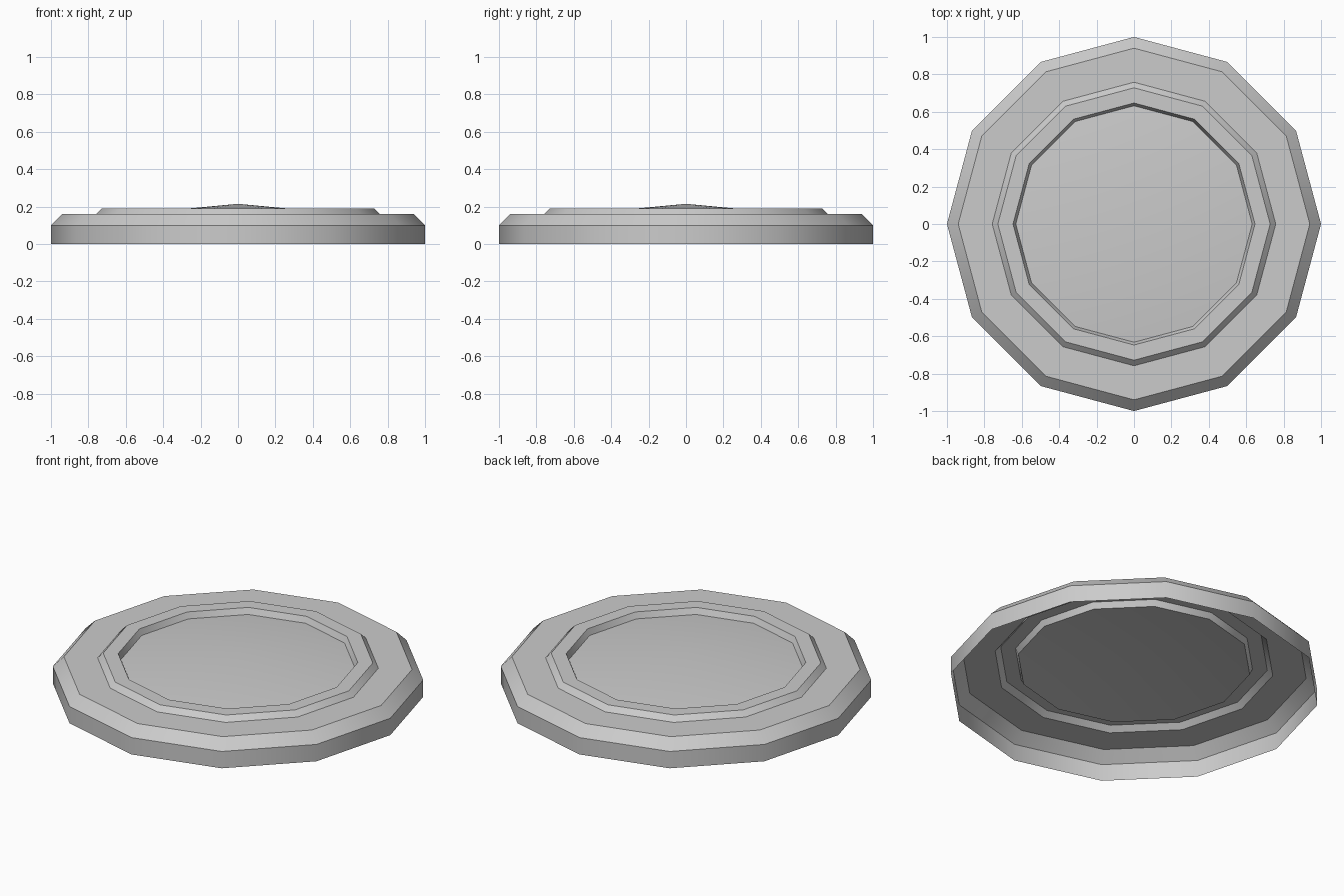
import bpy, bmesh, math

SIDES = 12

cube = bpy.data.objects.get("Cube")
if cube:
    bpy.data.objects.remove(cube, do_unlink=True)

# Single plain grey material
grey = bpy.data.materials.new("light_grey")
grey.use_nodes = True
colour = (0.6, 0.6, 0.6, 1)
grey.diffuse_color = colour
grey.node_tree.nodes["Principled BSDF"].inputs["Base Color"].default_value = colour

# Lid profile as (radius, height): rim, bevel, shoulder, raised ring, recess
profile = [(1, 0), (1, 0.1), (0.94, 0.16), (0.758, 0.16),
           (0.728, 0.19), (0.647, 0.19), (0.632, 0.155)]

bm = bmesh.new()
rings = []
for radius, height in profile:
    ring = []
    for i in range(SIDES):
        a = math.tau * i / SIDES
        ring.append(bm.verts.new((radius * math.cos(a), radius * math.sin(a), height)))
    rings.append(ring)

# Thin shell, open underneath
for low, high in zip(rings, rings[1:]):
    for i in range(SIDES):
        j = (i + 1) % SIDES
        bm.faces.new((low[i], low[j], high[j], high[i]))

# Shallow domed centre panel
apex = bm.verts.new((0, 0, 0.215))
for i in range(SIDES):
    bm.faces.new((rings[-1][i], rings[-1][(i + 1) % SIDES], apex))

mesh = bpy.data.meshes.new("lid")
bm.to_mesh(mesh)
bm.free()
mesh.materials.append(grey)
lid = bpy.data.objects.new("lid", mesh)
bpy.context.collection.objects.link(lid)

# Smooth around the sides, crisp at each step
bpy.ops.object.select_all(action="DESELECT")
lid.select_set(True)
bpy.context.view_layer.objects.active = lid
bpy.ops.object.shade_smooth_by_angle(angle=math.radians(31))
